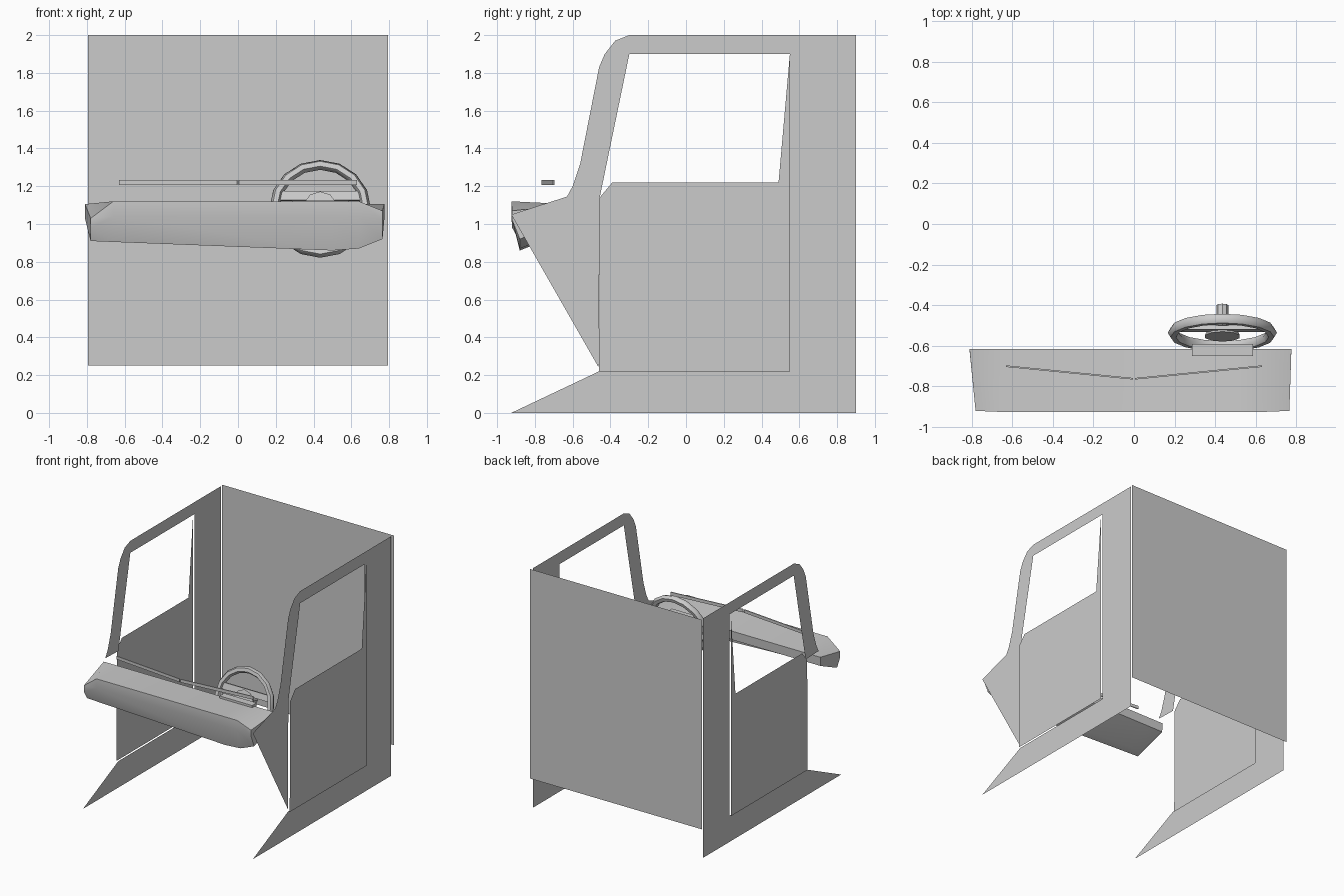
import bpy, bmesh, math
from mathutils import Matrix, Vector

if "Cube" in bpy.data.objects:
    bpy.data.objects.remove(bpy.data.objects["Cube"])


def finish(name, bm, smooth=True, recalc=True):
    if recalc:
        bmesh.ops.recalc_face_normals(bm, faces=bm.faces)
    me = bpy.data.meshes.new(name)
    bm.to_mesh(me)
    bm.free()
    ob = bpy.data.objects.new(name, me)
    bpy.context.collection.objects.link(ob)
    if smooth:
        bpy.context.view_layer.objects.active = ob
        bpy.ops.object.select_all(action='DESELECT')
        ob.select_set(True)
        bpy.ops.object.shade_smooth_by_angle(angle=math.radians(40))
    return ob


def side_sheet(name, x, yz):
    """Flat sheet panel in the plane x, facing outward."""
    bm = bmesh.new()
    f = bm.faces.new([bm.verts.new((x, y, z)) for y, z in yz])
    f.normal_update()
    if f.normal.x * x < 0:
        f.normal_flip()
    bmesh.ops.triangulate(bm, faces=[f])
    return finish(name, bm, smooth=False, recalc=False)


def box(bm, size, loc, rot=Matrix()):
    m = Matrix.Translation(loc) @ rot @ Matrix.Diagonal((*size, 1))
    bmesh.ops.create_cube(bm, size=1, matrix=m)


# Side frames: sill, rear pillar, roof rail, windscreen pillar
outer = [(-.925, 0), (.9, 0), (.9, 2), (-.30, 2), (-.375, 1.97), (-.43, 1.90),
         (-.46, 1.83), (-.56, 1.32), (-.60, 1.20), (-.63, 1.145)]
opening = [(-.457, 1.14), (-.30, 1.9), (.55, 1.9), (.55, .22), (-.46, .22)]
cowl = [(-.925, 1.05), (-.462, .24)]     # front quarter, right side only
side_sheet("right_side_frame", .785, outer + cowl + opening)
side_sheet("left_side_frame", -.785, outer + opening)

# Doors, standing slightly proud of the frames
door = [(-.46, .22), (.55, .22), (.55, 1.9), (.49, 1.22), (-.39, 1.22), (-.457, 1.14)]
for side, s in (("right", 1), ("left", -1)):
    side_sheet(side + "_door", s * .8, door)

# Rear wall
bm = bmesh.new()
bm.faces.new([bm.verts.new(c) for c in
              ((.795, .922, .25), (-.795, .922, .25), (-.795, .922, 2), (.795, .922, 2))])
finish("rear_wall", bm, smooth=False, recalc=False)

# Dashboard: lofted sections (x back, x front, front y, top z, mid z, low z)
sections = [(-.81, -.78, -.92, 1.03, .98, .91),
            (-.66, -.66, -.925, 1.12, 1.04, .905),
            (.50, .50, -.925, 1.12, 1.04, .86),
            (.64, .64, -.925, 1.12, 1.04, .87),
            (.775, .765, -.92, 1.07, 1.02, .92)]
bm = bmesh.new()
rings = []
for xb, xf, yf, zt, zm, zl in sections:
    pts = [(xb, -.615, 1.105), (xf, yf, zt), (xf, yf, zm),
           (xf, -.88, zl), (xf, -.83, zl + .02), (xb, -.62, 1.03)]
    rings.append([bm.verts.new(p) for p in pts])
for a, b in zip(rings, rings[1:]):
    for i in range(6):
        j = (i + 1) % 6
        bm.faces.new((a[i], a[j], b[j], b[i]))
bm.faces.new(rings[0])
bm.faces.new(rings[-1])
finish("dashboard", bm)

# Instrument hood on the dashboard behind the wheel
bm = bmesh.new()
box(bm, (.30, .06, .05), (.435, -.62, 1.10))
finish("instrument_hood", bm, smooth=False)

# Steering wheel: low-poly rim, crossbar, hub and column
tilt = Matrix.Rotation(math.radians(90 - 16), 4, 'X')
centre = Vector((.435, -.535, 1.08))
place = Matrix.Translation(centre) @ tilt
bpy.ops.mesh.primitive_torus_add(major_radius=.242, minor_radius=.027,
                                 major_segments=16, minor_segments=6)
rim = bpy.context.object
rim.name = "steering_wheel_rim"
rim.data.transform(place)
bpy.ops.object.shade_smooth_by_angle(angle=math.radians(60))

bm = bmesh.new()
box(bm, (.47, .05, .02), (0, .07, 0))
bmesh.ops.create_cone(bm, cap_ends=True, segments=10, radius1=.07, radius2=.09,
                      depth=.04)
bmesh.ops.create_cone(bm, cap_ends=True, segments=8, radius1=.03, radius2=.03,
                      depth=.14, matrix=Matrix.Translation((0, 0, -.07)))
bm.transform(place)
# keep the column on the dashboard side of the wheel
hub = finish("steering_wheel_hub", bm)

# Windscreen wipers: two thin bars meeting in a shallow V
for name, s in (("right_wiper", 1), ("left_wiper", -1)):
    p, q = Vector((s * .004, -.762, 1.22)), Vector((s * .63, -.70, 1.22))
    d = q - p
    bm = bmesh.new()
    box(bm, (d.length, .008, .026), (p + q) / 2,
        Matrix.Rotation(math.atan2(d.y, d.x), 4, 'Z'))
    finish(name, bm, smooth=False)
